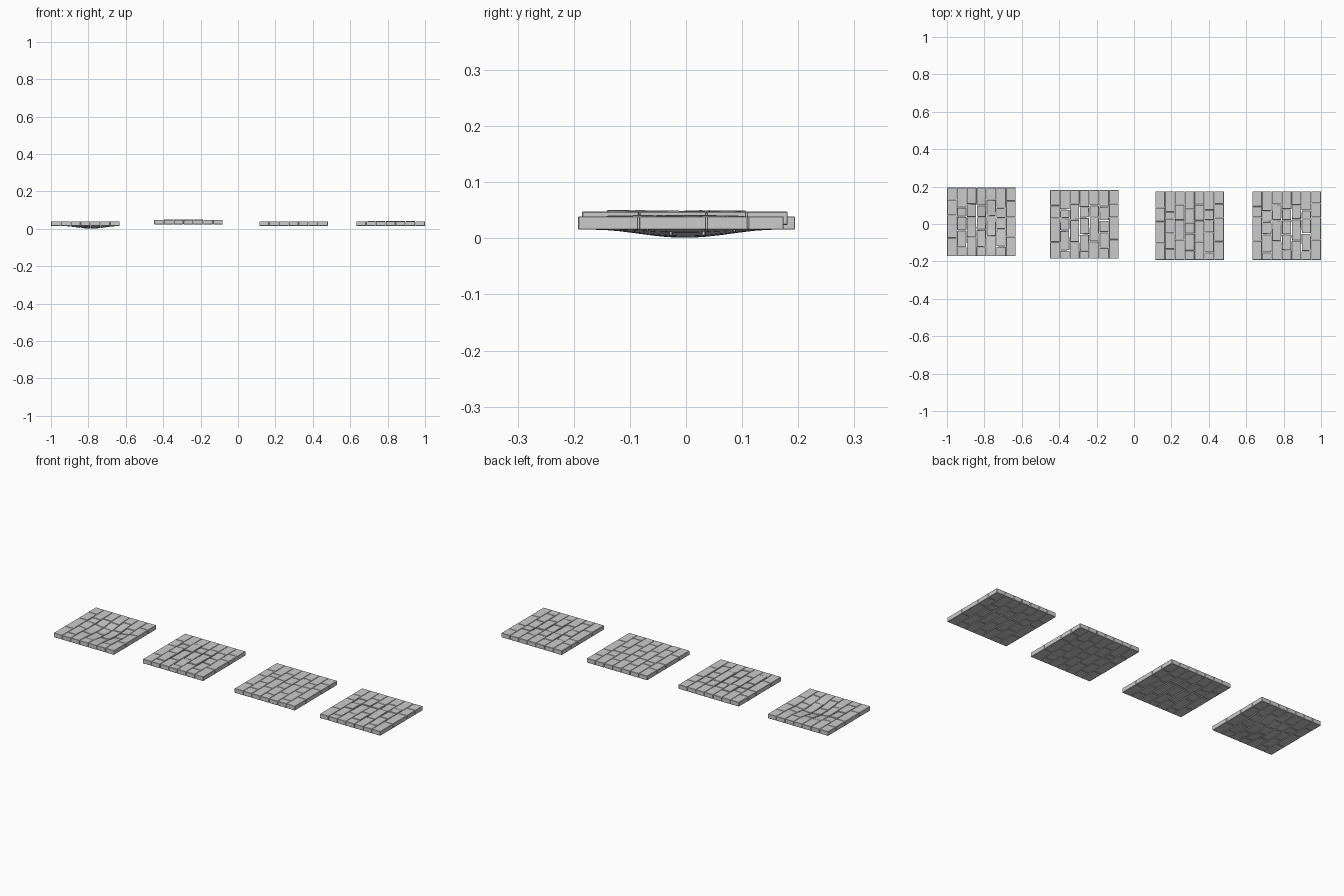
import bpy, bmesh, math, random
from mathutils import Matrix, Vector

if "Cube" in bpy.data.objects:
    bpy.data.objects.remove(bpy.data.objects["Cube"])

random.seed(11)
SIZE, THICK, COLS, GAP = 0.368, 0.0235, 7, 0.0016
LONG = [-0.184, -0.085, 0.034, 0.108, 0.184]
SHORT = [-0.184, -0.135, -0.045, 0.026, 0.085, 0.184]


def add_block(bm, x0, x1, y0, y1, cuts, lift, tilt, spin):
    """One bevelled stone block; optionally tipped out of line with its neighbours."""
    b = bmesh.new()
    bmesh.ops.create_cube(b, size=1)
    sx, sy = x1 - x0 - GAP, y1 - y0 - GAP
    bmesh.ops.scale(b, vec=(sx, sy, THICK), verts=b.verts)
    bmesh.ops.bevel(b, geom=b.edges[:], offset=0.0012, segments=1, affect='EDGES')
    # extra slices let the sagging floor bend
    for axis, length in (((1, 0, 0), sx), ((0, 1, 0), sy)):
        for i in range(1, cuts + 1):
            co = Vector(axis) * (i / (cuts + 1) - 0.5) * length
            bmesh.ops.bisect_plane(b, geom=b.verts[:] + b.edges[:] + b.faces[:],
                                   plane_co=co, plane_no=axis)
    # only the top moves, the underside stays level
    rot = Matrix.Rotation(spin, 4, 'Z')
    for v in b.verts:
        if v.co.z > 0:
            v.co.z += lift + tilt[0] * v.co.x + tilt[1] * v.co.y
        v.co = rot @ v.co + Vector(((x0 + x1) / 2, (y0 + y1) / 2, THICK / 2))
    tmp = bpy.data.meshes.new("block")
    b.to_mesh(tmp)
    b.free()
    bm.from_mesh(tmp)
    bpy.data.meshes.remove(tmp)


def floor_tile(name, loc, rough, sag=0.0):
    bm = bmesh.new()
    w = SIZE / COLS
    for c in range(COLS):
        rows = list(LONG if c % 2 == 0 else SHORT)
        for i in range(1, len(rows) - 1):
            rows[i] += random.uniform(-0.012, 0.012)
        for y0, y1 in zip(rows, rows[1:]):
            x0 = -SIZE / 2 + c * w
            inner = 0 < c < COLS - 1 and y0 > -0.18 and y1 < 0.18
            lift, tilt, spin, loose = 0, (0, 0), 0, 0
            if inner and rough:
                lift = random.uniform(-0.4, 0.6) * rough
                tilt = [random.uniform(-1, 1) * rough * 9 for _ in range(2)]
                spin = random.uniform(-1, 1) * rough * 6
                loose = rough * 0.3
            add_block(bm, x0 + loose, x0 + w - loose, y0 + loose, y1 - loose,
                      3 if sag else 0, lift, tilt, spin)
    # smooth hollow pressed into the middle
    if sag:
        for v in bm.verts:
            d = min(math.hypot(v.co.x - 0.03, v.co.y + 0.013) / 0.165, 1)
            v.co.z -= sag * (0.5 + 0.5 * math.cos(math.pi * d))
    me = bpy.data.meshes.new(name)
    bm.to_mesh(me)
    bm.free()
    ob = bpy.data.objects.new(name, me)
    ob.location = loc
    bpy.context.collection.objects.link(ob)


# four stone floor pieces: sunken, broken, even, uneven
floor_tile("sunken_floor_tile", (-0.816, 0.011, 0.0155), 0.003, 0.0145)
floor_tile("broken_floor_tile", (-0.265, -0.002, 0.024), 0.004)
floor_tile("even_floor_tile", (0.297, -0.009, 0.0155), 0.0005)
floor_tile("uneven_floor_tile", (0.816, -0.009, 0.0155), 0.0035)
